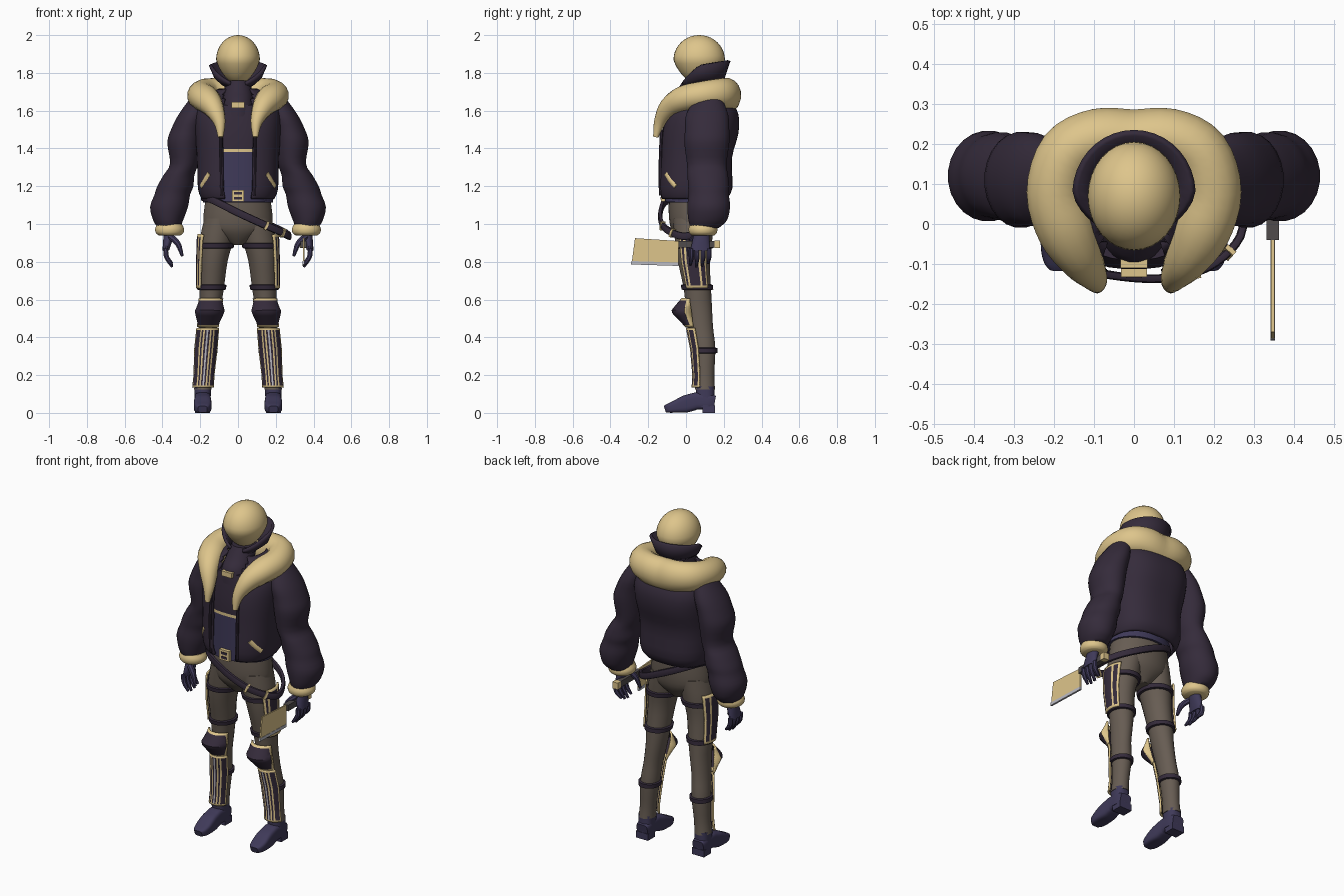
import bpy, bmesh, math
from mathutils import Vector, Matrix, Euler

if "Cube" in bpy.data.objects:
    bpy.data.objects.remove(bpy.data.objects["Cube"])


def material(name, rgb):
    m = bpy.data.materials.new(name)
    m.use_nodes = True
    m.diffuse_color = (*rgb, 1)
    m.node_tree.nodes["Principled BSDF"].inputs["Base Color"].default_value = (*rgb, 1)
    return m


TAN = material("tan fleece", (0.73, 0.56, 0.26))
DARK = material("dark plum cloth", (0.035, 0.024, 0.043))
NAVY = material("navy leather", (0.05, 0.042, 0.10))
BROWN = material("brown trousers", (0.135, 0.108, 0.086))
STEEL = material("pale steel", (0.50, 0.50, 0.55))
GREY = material("grey handle", (0.08, 0.07, 0.07))


def finish(name, bm, mats, mirror=False, thick=0, angle=40):
    """Turn a bmesh into a shaded object, optionally shelled and mirrored."""
    bmesh.ops.recalc_face_normals(bm, faces=bm.faces)
    me = bpy.data.meshes.new(name)
    bm.to_mesh(me)
    bm.free()
    for m in mats:
        me.materials.append(m)
    ob = bpy.data.objects.new(name, me)
    bpy.context.collection.objects.link(ob)
    bpy.ops.object.select_all(action='DESELECT')
    ob.select_set(True)
    bpy.context.view_layer.objects.active = ob
    bpy.ops.object.shade_smooth_by_angle(angle=math.radians(angle))
    if thick:
        mod = ob.modifiers.new("shell", 'SOLIDIFY')
        mod.thickness, mod.offset = thick, 0
    if mirror:
        ob.modifiers.new("mirror", 'MIRROR').use_clip = False
    return ob


def skin(name, rows, mats, pick=None, loop=True, cap=True, ring=False, **kw):
    """Quads between rows of points; pick(i, j, centre) gives a material or None for a hole."""
    bm = bmesh.new()
    grid = [[bm.verts.new(p) for p in row] for row in rows]
    n = len(rows[0])
    for i in range(len(rows) if ring else len(rows) - 1):
        a, b = grid[i], grid[(i + 1) % len(rows)]
        for j in range(n if loop else n - 1):
            q = [a[j], a[(j + 1) % n], b[(j + 1) % n], b[j]]
            k = pick(i, j, sum((v.co for v in q), Vector()) / 4) if pick else 0
            if k is not None:
                bm.faces.new(q).material_index = k
    if cap and loop and not ring:
        bm.faces.new(grid[0])
        bm.faces.new(grid[-1]).material_index = len(mats) - 1
    return finish(name, bm, mats, **kw)


def resample(pts, steps, ring=False):
    """Smooth curve through points that also carry their radii."""
    n, out = len(pts), []
    get = lambda i: pts[i % n] if ring else pts[min(max(i, 0), n - 1)]
    for i in range(n if ring else n - 1):
        p = [get(i + k) for k in (-1, 0, 1, 2)]
        for s in range(steps):
            t = s / steps
            out.append([b + 0.5 * t * (c - a + t * (2 * a - 5 * b + 4 * c - d + t * (3 * (b - c) + d - a)))
                        for a, b, c, d in zip(*p)])
    return out if ring else out + [list(pts[-1])]


def oval(c, u, v, ra, rb, n, e):
    f = lambda w: math.copysign(abs(w) ** (2 / e), w)
    angles = [2 * math.pi * (k + 0.5) / n for k in range(n)]
    return [c + u * ra * f(math.cos(a)) + v * rb * f(math.sin(a)) for a in angles]


def loft(name, rings, mats, n=24, e=2, steps=3, **kw):
    """Stack of level ovals (x, y, z, rx, ry)."""
    rows = [oval(Vector(r[:3]), Vector((1, 0, 0)), Vector((0, 1, 0)), r[3], r[4], n, e)
            for r in resample(rings, steps)]
    return skin(name, rows, mats, **kw)


def sweep(name, pts, mats, n=12, e=2, steps=4, ref=(0, 0, 1), ring=False, **kw):
    """Oval tube along a path (x, y, z, width, height)."""
    path = resample(pts, steps, ring)
    rows, m = [], len(path)
    for i, p in enumerate(path):
        nxt, prv = (path[(i + 1) % m], path[i - 1]) if ring else (path[min(i + 1, m - 1)], path[max(i - 1, 0)])
        t = (Vector(nxt[:3]) - Vector(prv[:3])).normalized()
        u = t.cross(Vector(ref)).normalized()
        rows.append(oval(Vector(p[:3]), u, u.cross(t), p[3], p[4], n, e))
    return skin(name, rows, mats, ring=ring, **kw)


def box(name, centre, size, mat, rot=(0, 0, 0), **kw):
    bm = bmesh.new()
    m = Matrix.LocRotScale(Vector(centre), Euler(rot), Vector(size))
    bmesh.ops.create_cube(bm, size=1, matrix=m)
    return finish(name, bm, [mat], **kw)


# Head, slimmer towards the chin
bm = bmesh.new()
bmesh.ops.create_uvsphere(bm, u_segments=32, v_segments=20, radius=1)
for v in bm.verts:
    s = 1 + 0.25 * min(v.co.z, 0)
    v.co = (v.co.x * 0.116 * s, 0.07 + v.co.y * 0.136 * s, 1.87 + v.co.z * 0.13)
finish("head", bm, [TAN])

# Neck and flared inner collar, dipping to a V at the front
loft("neck", [(0, 0, 1.57, .1, .105), (0, 0, 1.65, .08, .095), (0, .03, 1.7, .075, .085), (0, .06, 1.76, .065, .075)], [DARK])
box("neck_clasp", (0, -.098, 1.63), (.068, .025, .03), TAN)
collar = [[], [], []]
for k in range(33):
    a = math.radians(-155 + 310 * k / 32)
    s, c = math.sin(a), math.cos(a)
    front = max(-c, 0)
    for row, r, z in zip(collar, (.08, .118 - .03 * front, .147 - .055 * front),
                         (1.745 - .02 * front, 1.775 - .035 * front, 1.84 + .025 * c - .075 * front)):
        row.append(Vector((r * s, .075 + r * 1.04 * c, z)))
skin("inner_collar", collar, [DARK], loop=False, thick=.016)

# Fleece collar with hanging front points
half = [(.092, -.16, 1.46, .014, .014), (.098, -.138, 1.54, .032, .032), (.13, -.09, 1.615, .055, .055),
        (.168, -.015, 1.66, .075, .07), (.195, .08, 1.68, .075, .075), (.165, .175, 1.688, .076, .083),
        (.09, .215, 1.685, .075, .089)]
sweep("fleece_collar", half + [(0, .213, 1.675, .075, .095)] + [(-p[0], *p[1:]) for p in reversed(half)], [TAN], n=16)

# Open jacket over a shirt with a bib
loft("jacket", [(0, .04, 1.135, .185, .165), (0, .05, 1.19, .205, .188), (0, .053, 1.35, .21, .183),
                (0, .073, 1.48, .22, .197), (0, .085, 1.58, .22, .185), (0, .085, 1.66, .18, .14),
                (0, .085, 1.71, .1, .09)], [DARK], n=56, e=2.6, cap=False, thick=.015,
     pick=lambda i, j, c: None if abs(c.x) < .078 and c.y < 0 else 0)
loft("shirt", [(0, .03, z, .165, .143) for z in (1.12, 1.38, 1.397, 1.5)] + [(0, .03, 1.63, .14, .12)],
     [NAVY, TAN, DARK], n=32, e=2.6, steps=1, pick=lambda i, j, c: min(i, 2))
sweep("jacket_edge", [(.087, -.135, 1.15, .009, .009), (.09, -.137, 1.3, .009, .009), (.09, -.13, 1.5, .009, .009)],
      [DARK], n=8, ref=(0, 1, 0), mirror=True)
sweep("pocket_trim", [(.152, -.105, 1.267, .008, .013), (.174, -.083, 1.232, .008, .013), (.195, -.054, 1.198, .008, .013)],
      [TAN], n=8, mirror=True)

# Sleeves and fleece cuffs
loft("sleeve", [(.2, .12, 1.67, .05, .07), (.24, .112, 1.58, .075, .112), (.27, .112, 1.5, .085, .118),
                (.285, .11, 1.43, .09, .12), (.285, .11, 1.32, .075, .106), (.312, .115, 1.26, .082, .108),
                (.332, .12, 1.2, .096, .11), (.348, .12, 1.155, .095, .108), (.365, .12, 1.09, .101, .114),
                (.37, .115, 1.02, .08, .103), (.365, .1, .98, .06, .075)], [DARK], mirror=True)
loft("fleece_cuff", [(.362, .09, .94, .058, .06), (.362, .09, .952, .073, .073), (.362, .09, .975, .077, .077),
                     (.362, .09, 1, .065, .068)], [TAN], mirror=True)

# Gloves
loft("palm", [(.36, .085, .96, .03, .038), (.37, .08, .92, .026, .045), (.382, .075, .86, .018, .052)],
     [NAVY], n=16, mirror=True)
for k in range(4):
    y, drop = .028 + .031 * k, (.01, 0, .005, .02)[k]
    sweep("finger", [(.383, y, .87, .014, .014), (.378, y, .825, .014, .014), (.348, y - .005, .772 + drop, .007, .007)],
          [NAVY], n=8, ref=(0, 1, 0), mirror=True)
sweep("thumb", [(.36, .05, .935, .018, .018), (.318, .025, .895, .016, .016), (.295, .015, .83, .008, .008)],
      [NAVY], n=8, ref=(0, 1, 0), mirror=True)

# Trousers
LEG = [(.09, .04, 1.03, .088, .11), (.112, .04, .92, .09, .1), (.13, .042, .8, .075, .085), (.14, .06, .66, .066, .073),
       (.147, .068, .56, .056, .07), (.16, .08, .45, .05, .064), (.17, .097, .34, .052, .059),
       (.18, .1, .2, .045, .05), (.186, .1, .125, .047, .054)]
loft("trouser_leg", LEG, [BROWN], mirror=True)
loft("trouser_seat", [(0, .04, 1.17, .165, .13), (0, .04, 1.06, .182, .132), (0, .04, .98, .178, .122),
                      (0, .04, .93, .11, .095), (0, .04, .89, .04, .06)], [BROWN], n=32)


def leg_point(z, angle, out):
    """Point on the leg, where angle zero is the front and ninety the outside."""
    p, q = next((p, q) for p, q in zip(LEG, LEG[1:]) if q[2] <= z <= p[2])
    x, y, _, rx, ry = (g + (h - g) * (p[2] - z) / (p[2] - q[2]) for g, h in zip(p, q))
    a = math.radians(angle)
    return Vector((x + (rx + out) * math.sin(a), y - (ry + out) * math.cos(a), z))


def guard(name, z0, z1, a0, a1, pattern, bulge=0, rows=12):
    """Curved plate on the leg; pattern letters colour its columns, ends are trimmed."""
    n = len(pattern)
    pts = [[leg_point(z0 + (z1 - z0) * i / rows, a0 + (a1 - a0) * j / n,
                      .012 + bulge * min(i / rows / .55, (1 - i / rows) / .45) * math.sin(math.pi * j / n) ** .5)
            for j in range(n + 1)] for i in range(rows + 1)]
    skin(name, pts, [TAN, DARK, STEEL], loop=False, thick=.01, mirror=True,
         pick=lambda i, j, c: 0 if i in (0, rows - 1) else "TDS".index(pattern[j]))


# Leg armour and straps
guard("thigh_plate", .66, .945, 48, 130, "TDTDDDDDTDDT", rows=20)
guard("knee_pad", .455, .605, -58, 58, "TDDDDDDDDT", bulge=.065)
guard("shin_guard", .135, .45, -64, 64, "TDDDTDTDSDTDTDDDT", rows=30)
for z in (.885, .665, .33):
    rows = [[leg_point(z + dz, 15 * k, out) for k in range(24)]
            for dz, out in ((-.015, 0), (-.012, .011), (.012, .011), (.015, 0))]
    skin("leg_strap", rows, [DARK], mirror=True)

# Boots with a separate heel
loft("boot_shaft", [(.187, .103, .03, .043, .048), (.187, .102, .09, .043, .048), (.186, .1, .14, .044, .05)],
     [NAVY], e=2.6, mirror=True)
sweep("boot_foot", [(.187, .152, .055, .036, .035), (.187, .12, .06, .043, .042), (.187, .06, .063, .043, .045),
                    (.187, .03, .056, .044, .046), (.187, -.01, .045, .046, .045), (.187, -.06, .032, .046, .032),
                    (.187, -.095, .024, .038, .024), (.187, -.112, .019, .024, .018)],
      [NAVY], n=24, e=4, mirror=True)
box("boot_heel", (.187, .12, .02), (.08, .066, .04), NAVY, mirror=True)

# Waist belt with buckle
loft("waist_belt", [(0, .04, 1.115, .186, .145), (0, .04, 1.155, .186, .15)], [NAVY], n=32, steps=1)
box("buckle", (0, -.117, 1.15), (.066, .03, .062), TAN)
for dz in (-.014, .012):
    box("buckle_slot", (0, -.132, 1.15 + dz), (.04, .006, .014), DARK)

# Slanted hip strap
sweep("hip_strap", [(x, y, z, .011, .02) for x, y, z in (
    (-.185, .03, 1.14), (-.13, -.1, 1.125), (0, -.135, 1.06), (.13, -.128, 1.0), (.22, -.085, .96), (.272, -.01, .935),
    (.24, .09, .96), (.15, .165, 1.0), (0, .185, 1.07), (-.13, .14, 1.125))], [DARK], n=10, e=3, ring=True)
for x, y, z, turn in ((.15, -.124, .99, .2), (.235, -.072, .953, .85)):
    box("strap_ring", (x, y, z), (.013, .028, .046), TAN, rot=(0, .45, turn))


# Cleaver in the left hand
def plate(name, outline, half_width, mat):
    skin(name, [[Vector((.347 + s * half_width, y, z)) for y, z in outline] for s in (-1, 1)], [mat], angle=20)


plate("blade", [(-.288, .79), (-.27, .925), (-.04, .91), (-.04, .785)], .004, TAN)
plate("blade_edge", [(-.292, .786), (-.288, .804), (-.04, .796), (-.04, .778)], .0055, STEEL)
box("handle", (.347, .055, .893), (.032, .19, .036), GREY)
box("handle_cap", (.347, .165, .893), (.036, .03, .04), TAN)
